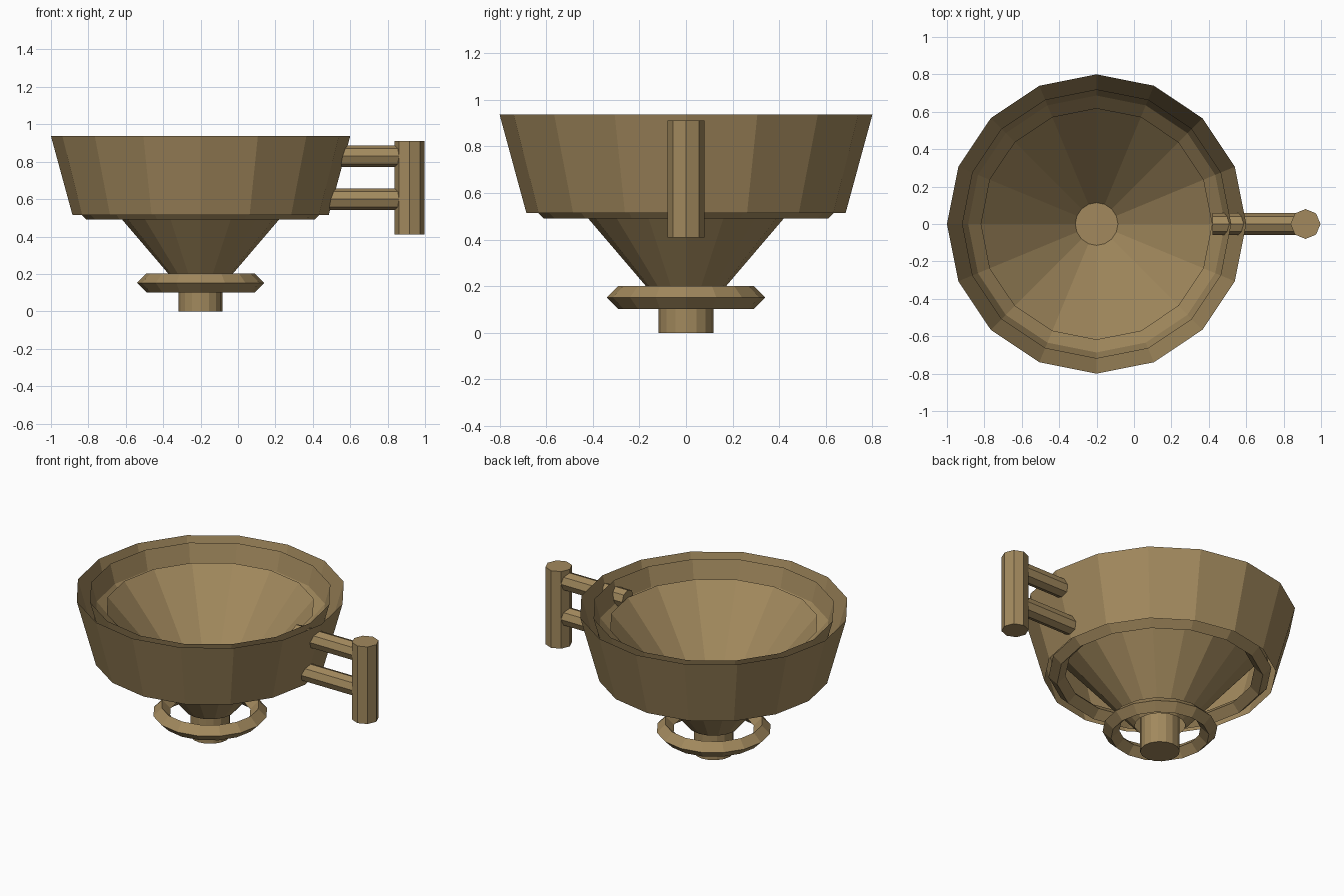
import bpy, bmesh, math

if "Cube" in bpy.data.objects:
    bpy.data.objects.remove(bpy.data.objects["Cube"])

CX = -0.2  # axis of the bowl

mat = bpy.data.materials.new("bronze")
mat.diffuse_color = (0.36, 0.25, 0.11, 1)
mat.use_nodes = True
mat.node_tree.nodes["Principled BSDF"].inputs["Base Color"].default_value = mat.diffuse_color


def finish(bm, name):
    mesh = bpy.data.meshes.new(name)
    bm.to_mesh(mesh)
    bm.free()
    mesh.materials.append(mat)
    obj = bpy.data.objects.new(name, mesh)
    bpy.context.collection.objects.link(obj)
    return obj


def revolve(name, profile, sides=16, cx=CX, closed=False, capped=False):
    """Spin (radius, z) points, listed bottom to top, around the vertical axis."""
    bm = bmesh.new()
    rings = []
    for r, z in profile:
        rings.append([bm.verts.new((cx + r * math.cos(2 * math.pi * i / sides),
                                    r * math.sin(2 * math.pi * i / sides), z))
                      for i in range(sides)])
    pairs = list(zip(rings, rings[1:]))
    if closed:
        pairs.append((rings[-1], rings[0]))
    for a, b in pairs:
        for i in range(sides):
            j = (i + 1) % sides
            bm.faces.new((a[i], a[j], b[j], b[i]))
    if capped:
        bm.faces.new(rings[0][::-1])
        bm.faces.new(rings[-1])
    return finish(bm, name)


def ring(name, major, minor, z):
    """Ring with a diamond cross-section."""
    return revolve(name, [(major, z - minor), (major + minor, z),
                          (major, z + minor), (major - minor, z)], closed=True)


# Bowl: separate outer and inner walls, open between them
revolve("bowl_outer_wall", [(0.685, 0.515), (0.80, 0.937)])
revolve("bowl_inner_wall", [(0.605, 0.505), (0.72, 0.925)])
ring("bowl_base_ring", 0.61, 0.05, 0.54)

# Funnel: outer and inner cone walls
revolve("funnel_outer_wall", [(0.15, 0.175), (0.695, 0.813)])
revolve("funnel_inner_wall", [(0.09, 0.222), (0.62, 0.84)])

# Foot
ring("foot_ring", 0.29, 0.05, 0.152)
revolve("foot_stem", [(0.117, 0.0), (0.117, 0.25)], capped=True)

# Handle
revolve("handle_grip", [(0.08, 0.41), (0.08, 0.912)], sides=8, cx=0.917, capped=True)
for label, z in (("upper", 0.83), ("lower", 0.60)):
    bar = revolve(f"handle_bar_{label}", [(0.058, 0.0), (0.058, 0.46)],
                  sides=8, cx=0, capped=True)
    bar.rotation_euler = (0, math.pi / 2, 0)
    bar.location = (0.42, 0, z)
